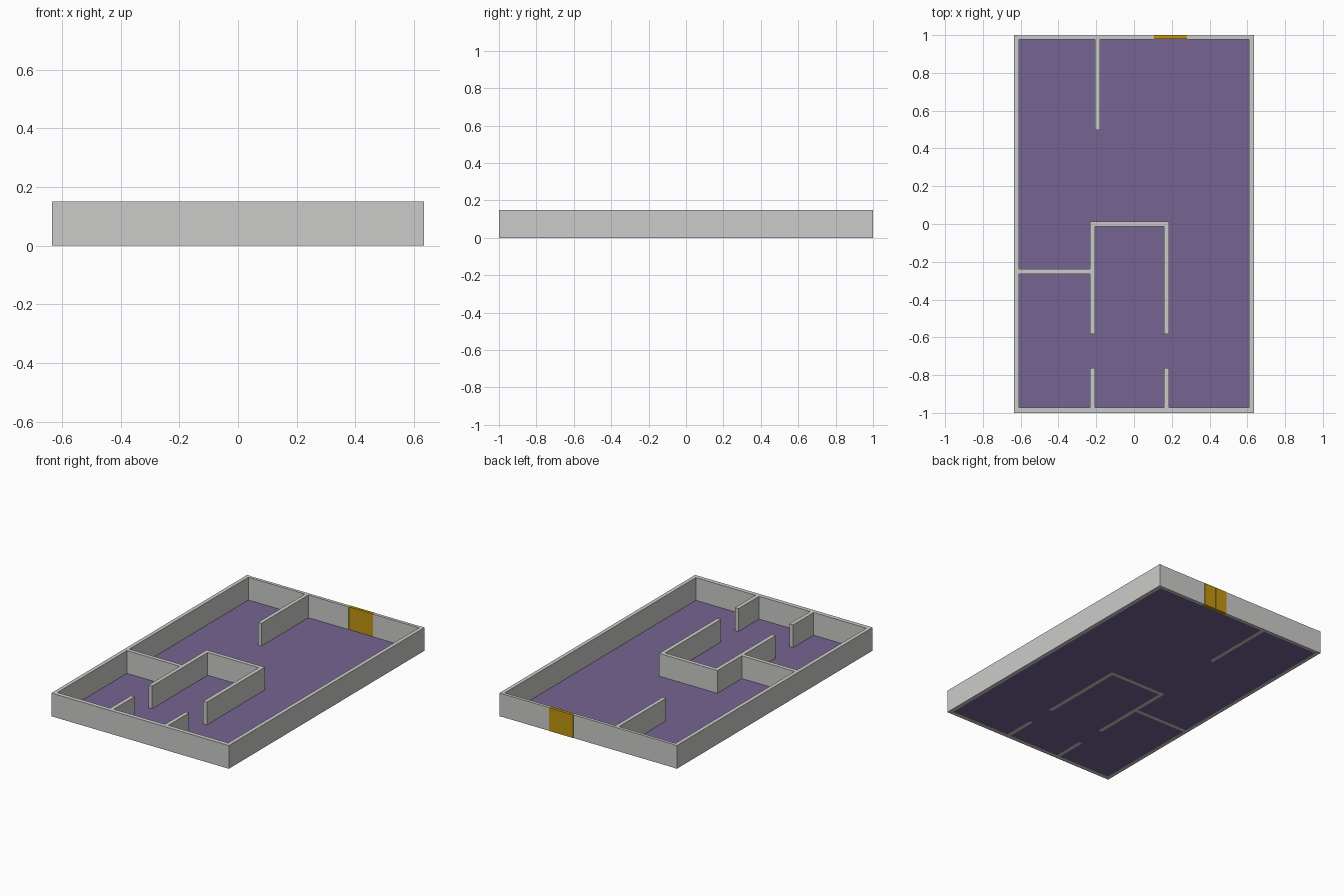
import bpy, bmesh

if "Cube" in bpy.data.objects:
    bpy.data.objects.remove(bpy.data.objects["Cube"])

H = 0.15  # wall height

def material(name, rgb):
    m = bpy.data.materials.new(name)
    m.diffuse_color = (*rgb, 1)
    m.use_nodes = True
    m.node_tree.nodes["Principled BSDF"].inputs["Base Color"].default_value = m.diffuse_color
    return m

GREY = material("wall grey", (0.6, 0.6, 0.59))
PURPLE = material("floor purple", (0.18, 0.127, 0.287))
GOLD = material("door gold", (0.53, 0.30, 0.005))

def box(name, x0, x1, y0, y1, mat, z0=0.0, z1=H):
    bm = bmesh.new()
    bmesh.ops.create_cube(bm, size=1)
    for v in bm.verts:
        v.co = (x1 if v.co.x > 0 else x0,
                y1 if v.co.y > 0 else y0,
                z1 if v.co.z > 0 else z0)
    me = bpy.data.meshes.new(name)
    bm.to_mesh(me)
    bm.free()
    me.materials.append(mat)
    ob = bpy.data.objects.new(name, me)
    bpy.context.collection.objects.link(ob)
    return ob

# Floor, a hair above the wall bottoms
box("floor", -0.61, 0.61, -0.975, 0.98, PURPLE, 0.001, 0.003)

# Outer walls, with a doorway in the back wall
box("left_wall", -0.635, -0.61, -1.0, 1.0, GREY)
box("right_wall", 0.61, 0.635, -1.0, 1.0, GREY)
box("front_wall", -0.61, 0.61, -1.0, -0.972, GREY)
box("back_wall_left", -0.61, 0.107, 0.978, 0.998, GREY)
box("back_wall_right", 0.28, 0.61, 0.978, 0.998, GREY)

# Double door
box("door_leaf_left", 0.107, 0.1925, 0.98, 1.0, GOLD)
box("door_leaf_right", 0.1945, 0.28, 0.98, 1.0, GOLD)

# Back partition
box("back_partition", -0.206, -0.181, 0.498, 0.978, GREY)

# Inner room: back wall, two sides with a gap, and front stubs
box("room_back_wall", -0.233, 0.184, -0.014, 0.012, GREY)
for side, x in (("left", -0.233), ("right", 0.158)):
    box(f"room_{side}_wall", x, x + 0.026, -0.582, -0.014, GREY)
    box(f"room_{side}_stub", x, x + 0.026, -0.972, -0.762, GREY)

# Side partition joining the room to the left wall
box("side_partition", -0.61, -0.233, -0.264, -0.238, GREY)
